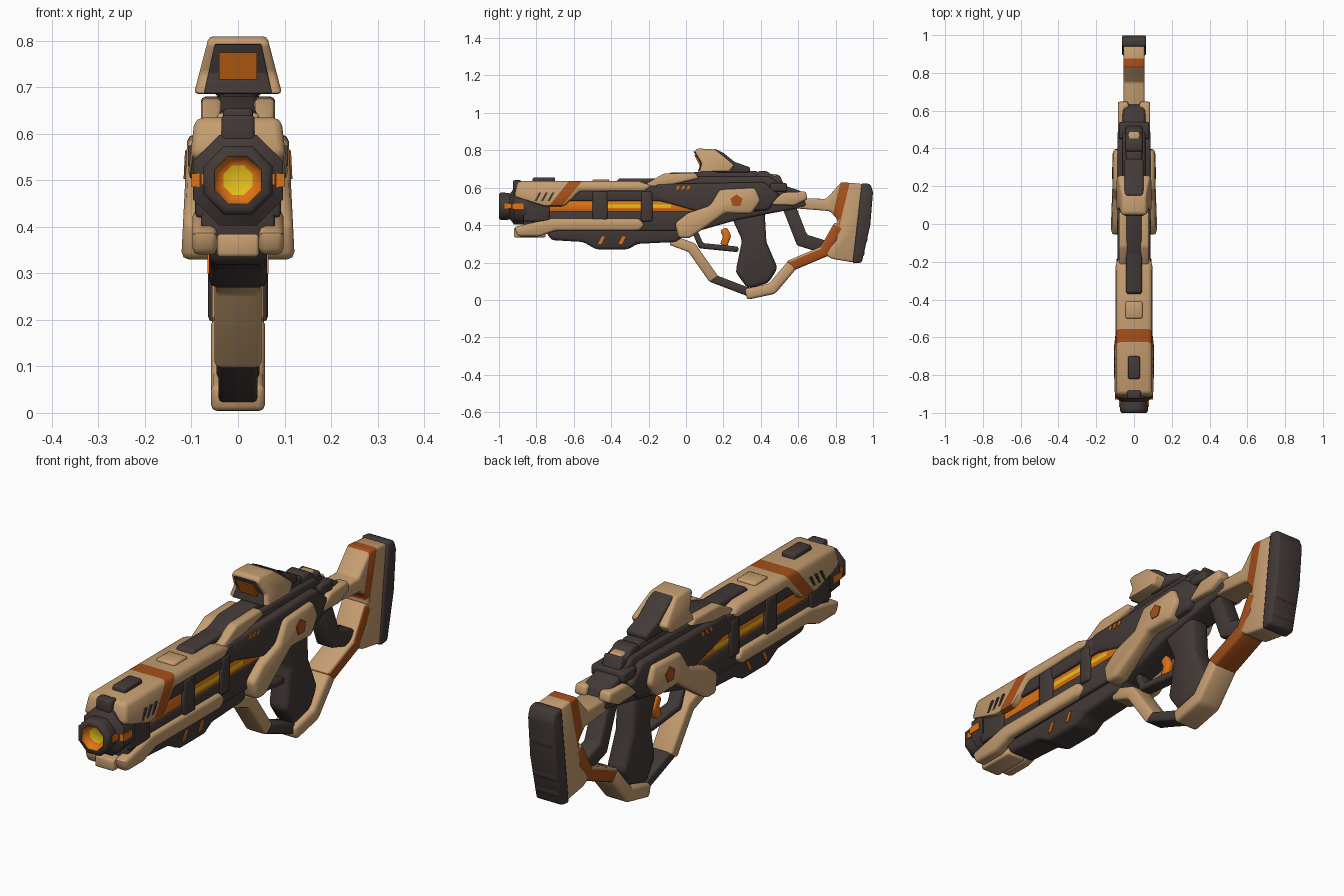
import bpy, bmesh, math
from mathutils import Vector

if "Cube" in bpy.data.objects:
    bpy.data.objects.remove(bpy.data.objects["Cube"], do_unlink=True)


def material(name, *rgb):
    m = bpy.data.materials.new(name)
    m.use_nodes = True
    m.diffuse_color = (*rgb, 1)
    m.node_tree.nodes["Principled BSDF"].inputs["Base Color"].default_value = (*rgb, 1)
    return m


TAN = material("sand armour", .56, .34, .165)
DARK = material("charcoal metal", .056, .042, .038)
RUST = material("rust paint", .38, .08, .01)
GLOW = material("glowing orange", .74, .17, .008)
YELLOW = material("glowing yellow", .85, .56, .01)


def finish(name, bm, materials, bevel=0):
    bmesh.ops.recalc_face_normals(bm, faces=bm.faces)
    if bevel:
        edges = [e for e in bm.edges if e.calc_face_angle(0) > .35]
        bmesh.ops.bevel(bm, geom=edges, offset=bevel, segments=2, profile=.5,
                        affect='EDGES', clamp_overlap=True)
    mesh = bpy.data.meshes.new(name)
    bm.to_mesh(mesh)
    bm.free()
    for m in materials:
        mesh.materials.append(m)
    ob = bpy.data.objects.new(name, mesh)
    bpy.context.collection.objects.link(ob)
    for p in mesh.polygons:
        p.use_smooth = True
    mesh.set_sharp_from_angle(angle=math.radians(48))
    return ob


def slab(name, profile, half_width, mat=DARK, bevel=.01, inner=None, lean=0):
    """Side profile (y, z) extruded across x; inner makes a mirrored pair; lean narrows it upward."""
    bm = bmesh.new()
    base = min(z for y, z in profile)
    for side in ((1,) if inner is None else (1, -1)):
        near, far = [], []
        for y, z in profile:
            width = half_width - lean * (z - base)
            far.append(bm.verts.new((side * width, y, z)))
            near.append(bm.verts.new((side * (-width if inner is None else inner), y, z)))
        bm.faces.new(near)
        bm.faces.new(far)
        for i in range(len(near)):
            bm.faces.new((near[i - 1], near[i], far[i], far[i - 1]))
    return finish(name, bm, [mat], bevel)


def box(name, y_range, z_range, half_width, mat=DARK, bevel=.008, inner=None, skew=0):
    (front, back), (low, high) = y_range, z_range
    profile = [(front, low), (back, low), (back + skew, high), (front + skew, high)]
    return slab(name, profile, half_width, mat, bevel, inner)


def bar(name, path, thickness, half_width, mat=DARK, bevel=.01):
    """Bent strut following a (y, z) path with mitred corners."""
    points = [Vector(p) for p in path]
    steps = [(b - a).normalized() for a, b in zip(points, points[1:])]
    upper, lower = [], []
    for p, before, after in zip(points, steps[:1] + steps, steps + steps[-1:]):
        along = (before + after).normalized()
        offset = Vector((-along.y, along.x)) * thickness / 2 / along.dot(after)
        upper.append(tuple(p + offset))
        lower.append(tuple(p - offset))
    return slab(name, upper + lower[::-1], half_width, mat, bevel)


def lathe(name, profile, sides, materials, rule, height=.5):
    """Rings (y, radius) around the bore; rule(segment, normal) picks the colour."""
    bm = bmesh.new()
    rings = []
    for y, r in profile:
        angles = [(i + .5) * math.tau / sides for i in range(sides)]
        rings.append([bm.verts.new((r * math.cos(a), y, height + r * math.sin(a))) for a in angles])
    for k, (one, two) in enumerate(zip(rings, rings[1:])):
        for i in range(sides):
            f = bm.faces.new((one[i - 1], one[i], two[i], two[i - 1]))
            f.normal_update()
            f.material_index = rule(k, f.normal)
    bm.faces.new(rings[0])
    bm.faces.new(rings[-1]).material_index = len(materials) - 1
    return finish(name, bm, materials)


def paint_stripe(ob, front, back, top, slope, lowest):
    """Cut a slanted band into the object and colour it rust."""
    bm = bmesh.new()
    bm.from_mesh(ob.data)
    for y in (front, back):
        bmesh.ops.bisect_plane(bm, geom=bm.verts[:] + bm.edges[:] + bm.faces[:],
                               plane_co=(0, y, top), plane_no=(0, 1, -slope))
    for f in bm.faces:
        c = f.calc_center_median()
        if c.z > lowest and front < c.y - slope * (c.z - top) < back:
            f.material_index = 1
    bm.to_mesh(ob.data)
    bm.free()
    ob.data.materials.append(RUST)


# Muzzle and energy tube
lathe("muzzle", [(-.85, .105), (-.92, .105), (-.94, .075), (-.97, .08), (-.99, .08), (-1, .07), (-1, .055),
                 (-.98, .05), (-.97, .034)], 8, [DARK, GLOW, YELLOW],
      lambda k, n: 1 if k in (6, 7) else 0)
lathe("energy_tube", [(-.91, .08), (-.42, .08), (-.08, .08), (.05, .08)], 28, [GLOW, YELLOW],
      lambda k, n: 1 if k == 1 and abs(n.x) > .99 else 0)
box("muzzle_vent", (-.97, -.93), (.49, .515), .079, GLOW, bevel=0, inner=.06)
box("collar_vent", (-.93, -.87), (.485, .515), .1, GLOW, bevel=0, inner=.08)

# Barrel housing
box("barrel_upper", (-.87, .1), (.53, .61), .087)
box("barrel_lower", (-.87, .05), (.37, .475), .08)
for place, front, back in (("front", -.87, -.73), ("middle", -.5, -.42), ("rear", -.24, -.18)):
    box("barrel_band_" + place, (front, back), (.42, .58), .092)
shell = slab("upper_shell", [(-.92, .55), (-.9, .635), (-.25, .635), (-.18, .61), (-.22, .58), (-.57, .58),
                             (-.65, .5), (-.76, .5)], .109, TAN, bevel=.018, lean=.12)
paint_stripe(shell, front=-.63, back=-.56, top=.63, slope=.8, lowest=.4)
for i in range(3):
    y = -.81 + i * .035
    box(f"shell_mark_{i}", (y, y + .012), (.53, .575), .107, DARK, bevel=0, inner=.098, skew=.025)
box("shell_notch", (-.925, -.88), (.57, .64), .036)
slab("lower_rail", [(-.92, .39), (-.9, .34), (-.78, .34), (-.7, .37), (-.25, .37), (-.22, .4), (-.25, .435),
                    (-.72, .435)], .098, TAN, bevel=.014, inner=.045)
box("front_chin", (-.92, -.75), (.335, .385), .045, TAN)
slab("underbarrel", [(-.76, .38), (-.72, .32), (-.55, .31), (-.48, .27), (-.31, .27), (-.26, .3), (-.05, .31),
                     (.04, .39)], .062, bevel=.016)
for place, y in (("front", -.47), ("rear", -.36)):
    box("underbarrel_light_" + place, (y, y + .018), (.3, .34), .066, GLOW, bevel=0, inner=.06, skew=.02)
box("front_sight", (-.82, -.7), (.62, .655), .032)
box("shell_top_pad", (-.5, -.41), (.62, .645), .045, TAN)

# Receiver
slab("receiver", [(-.22, .4), (-.2, .6), (-.13, .645), (.07, .66), (.45, .66), (.5, .62), (.62, .58),
                  (.65, .5), (.28, .43), (0, .35), (-.12, .31)], .06, bevel=.014)
slab("receiver_side", [(-.18, .54), (-.16, .62), (.42, .63), (.5, .56), (.44, .48), (.1, .46)], .088,
     bevel=.014)
for i in range(3):
    y = -.055 + i * .028
    box(f"receiver_light_{i}", (y, y + .014), (.59, .61), .09, GLOW, bevel=0, inner=.08, skew=.01)
slab("side_plate", [(-.06, .41), (.01, .465), (.13, .505), (.18, .59), (.37, .6), (.4, .53), (.35, .46),
                    (.21, .465), (.12, .4), (.02, .33), (-.04, .33)], .122, TAN, bevel=.016, inner=.05,
     lean=.05)
corners = [i * math.tau / 5 for i in range(5)]
slab("side_badge", [(.27 + .034 * math.sin(a), .53 + .034 * math.cos(a)) for a in corners], .117, RUST,
     bevel=0, inner=.108, lean=.05)
slab("front_cover", [(-.25, .6), (-.12, .675), (.05, .68), (.07, .65), (-.1, .61)], .08, TAN, inner=.034)

# Optic on the top rail
slab("top_rail", [(-.38, .62), (-.36, .65), (-.16, .65), (-.08, .68), (.38, .69), (.42, .62)], .042)
slab("optic_hood", [(.045, .795), (.06, .81), (.155, .805), (.2, .77), (.26, .72), (.23, .685), (.07, .685),
                    (.085, .73)], .095, TAN, lean=.26)
slab("optic_face", [(.04, .793), (.078, .73), (.064, .687), (.1, .687), (.1, .793)], .073, bevel=.003,
     lean=.22)
box("optic_lens", (.074, .09), (.715, .775), .041, GLOW, bevel=0, skew=-.03)
slab("optic_rear", [(.15, .81), (.2, .786), (.26, .738), (.345, .708), (.34, .68), (.16, .68)], .05)
slab("rear_sight", [(.36, .65), (.39, .69), (.43, .69), (.47, .66), (.5, .67), (.53, .6), (.4, .6)], .045)
box("rear_sight_lug", (.43, .49), (.62, .673), .03, TAN)
box("rear_sight_base", (.45, .54), (.58, .625), .08)
slab("rear_shoulder", [(.44, .51), (.52, .575), (.64, .58), (.65, .54), (.58, .505)], .085, TAN, inner=.03)

# Grip, trigger and guard
slab("grip", [(.23, .47), (.3, .32), (.265, .15), (.33, .06), (.44, .09), (.49, .17), (.43, .31), (.42, .48)],
     .046, bevel=.02)
bar("trigger", [(.2, .38), (.22, .34), (.2, .29)], .04, .016, GLOW)
bar("trigger_bow", [(.05, .36), (.08, .29), (.28, .27)], .03, .03)
bar("guard_front", [(-.08, .32), (.03, .28), (.15, .11)], .055, .05, TAN)
bar("guard_bar", [(.13, .12), (.34, .04)], .045, .042)

# Stock
bar("stock_foot", [(.32, .03), (.46, .06), (.57, .19)], .06, .058, TAN, bevel=.014)
brace = bar("stock_brace", [(.55, .18), (.74, .26), (.82, .4)], .06, .056, RUST)
brace.data.materials.append(TAN)
for p in brace.data.polygons:
    p.material_index = int(p.normal.z > .3)
frame = slab("stock_frame", [(.58, .545), (.75, .54), (.83, .63), (.945, .62), (.92, .4), (.9, .2), (.78, .22),
                             (.73, .25), (.8, .32), (.81, .43), (.77, .475), (.58, .49)], .056, TAN)
paint_stripe(frame, front=.825, back=.875, top=.625, slope=.24, lowest=.4)
bar("stock_strut", [(.55, .5), (.62, .32), (.75, .28)], .07, .04)
slab("butt_pad", [(.94, .625), (.985, .62), (1, .58), (.985, .4), (.94, .2), (.89, .195), (.92, .45)], .064)
for i in range(5):
    z = .235 + i * .075
    y = .94 + .05 * math.sin(min(1, 3 * z - .6) * math.pi / 2)
    box(f"butt_rib_{i}", (y - .04, y + .006), (z, z + .062), .061, bevel=.012)
